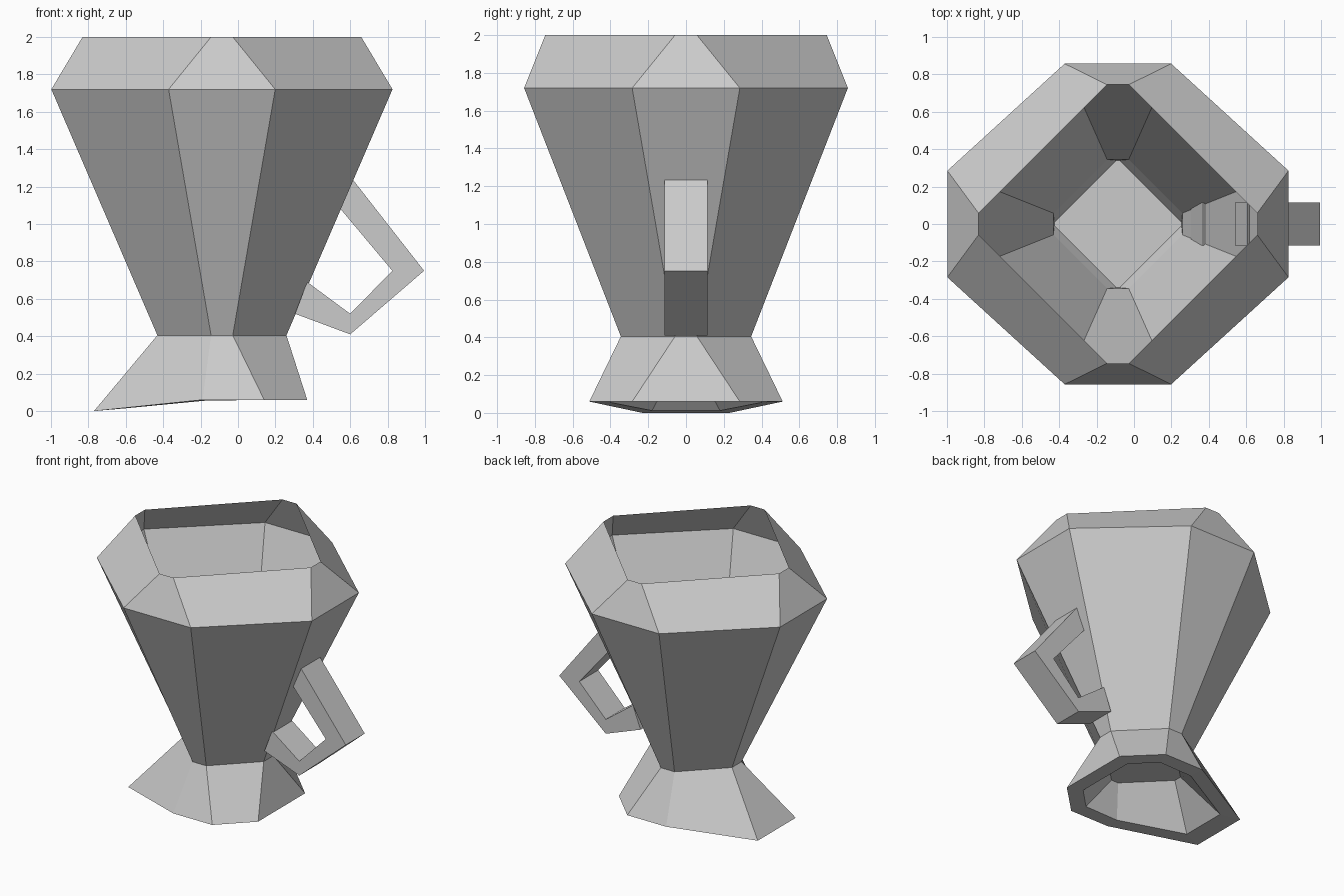
import bpy
import bmesh

cube = bpy.data.objects.get("Cube")
if cube:
    bpy.data.objects.remove(cube, do_unlink=True)

grey = bpy.data.materials.new("plain_grey")
grey.use_nodes = True
grey.diffuse_color = (0.6, 0.6, 0.6, 1)
grey.node_tree.nodes["Principled BSDF"].inputs["Base Color"].default_value = (0.6, 0.6, 0.6, 1)

AXIS = -0.086  # the cup stands left of the handle


def octagon(rx, ry, flat, z):
    """Eight-sided ring with short flats of half-width `flat` on the axes."""
    quarter = [(rx, flat), (flat, ry)]
    half = quarter + [(-x, y) for x, y in reversed(quarter)]
    return [(AXIS + x, y, z) for x, y in half + [(x, -y) for x, y in reversed(half)]]


def mirrored(half):
    """Close a ring from its +y half, listed from right to left."""
    return half + [(x, -y, z) for x, y, z in reversed(half)]


def loft(name, rings, cap_start=False, cap_end=False, recalc=True):
    bm = bmesh.new()
    loops = [[bm.verts.new(p) for p in ring] for ring in rings]
    for a, b in zip(loops, loops[1:]):
        n = len(a)
        for i in range(n):
            j = (i + 1) % n
            bm.faces.new((a[i], a[j], b[j], b[i]))
    if cap_start:
        bm.faces.new(loops[0][::-1])
    if cap_end:
        bm.faces.new(loops[-1])
    if recalc:
        bmesh.ops.recalc_face_normals(bm, faces=bm.faces)
    mesh = bpy.data.meshes.new(name)
    bm.to_mesh(mesh)
    bm.free()
    mesh.materials.append(grey)
    obj = bpy.data.objects.new(name, mesh)
    bpy.context.collection.objects.link(obj)
    return obj


# Cup: thin flared wall with an inward lip
waist = octagon(0.345, 0.345, 0.058, 0.405)
shoulder = octagon(0.912, 0.857, 0.285, 1.72)
rim = octagon(0.745, 0.745, 0.058, 2.0)
loft("cup_wall", [waist, shoulder, rim], recalc=False)

# Sunken diamond floor inside the cup
loft("cup_floor", [octagon(0.34, 0.34, 0.008, 0.33), waist], cap_start=True, recalc=False)

# Hollow foot with a drooping pointed toe on the left
foot_edge = mirrored([(0.37, 0.285, 0.06), (0.14, 0.512, 0.06),
                      (-0.19, 0.512, 0.06), (-0.77, 0.23, 0)])
hollow_edge = mirrored([(0.26, 0.24, 0.06), (0.1, 0.4, 0.06),
                        (-0.18, 0.4, 0.055), (-0.63, 0.18, 0.012)])
hollow_top = octagon(0.31, 0.31, 0.03, 0.29)
loft("foot", [waist, foot_edge, hollow_edge, hollow_top], cap_end=True, recalc=False)

# Handle: angular bent strap
HALF_WIDTH = 0.115
outer = [(0.608, 1.245), (0.995, 0.75), (0.6, 0.41), (0.305, 0.52)]
inner = [(0.54, 1.09), (0.825, 0.75), (0.6, 0.52), (0.37, 0.69)]
sections = [[(x, y, z) for (x, z), y in
             ((o, -HALF_WIDTH), (o, HALF_WIDTH), (i, HALF_WIDTH), (i, -HALF_WIDTH))]
            for o, i in zip(outer, inner)]
loft("handle", sections, cap_start=True, cap_end=True)
